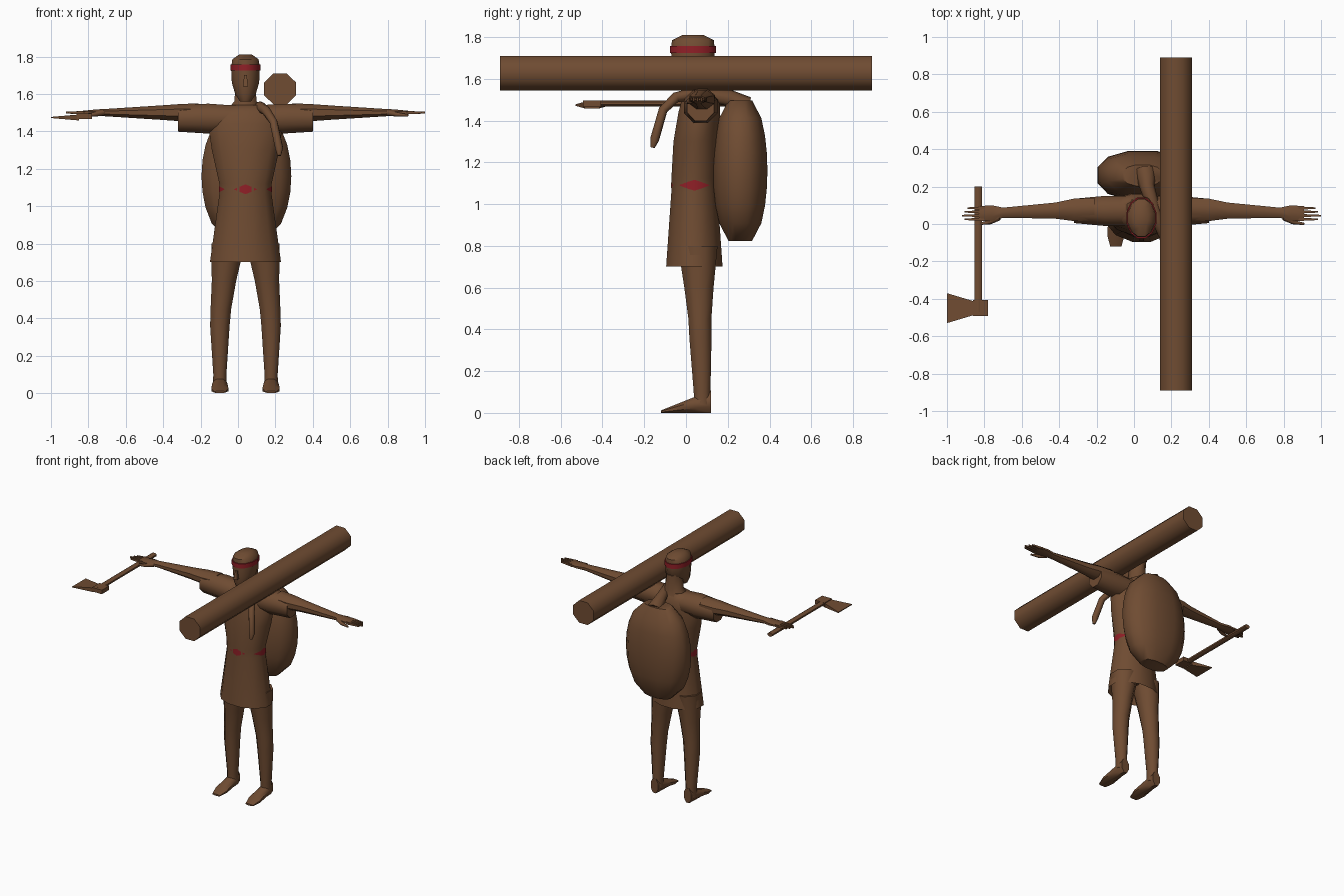
import bpy
import bmesh
from math import sin, cos, pi, radians, copysign
from mathutils import Vector

cube = bpy.data.objects.get("Cube")
if cube:
    bpy.data.objects.remove(cube, do_unlink=True)

MID = .04  # centre line of the figure
WAIST_X, WAIST_Y = .14, .11


def material(name, colour):
    mat = bpy.data.materials.new(name)
    mat.use_nodes = True
    mat.diffuse_color = colour
    mat.node_tree.nodes["Principled BSDF"].inputs["Base Color"].default_value = colour
    return mat


BROWN = material("earth_brown", (.16, .072, .032, 1))
RED = material("cloth_red", (.28, .014, .02, 1))


def finish(bm, name, mat):
    """Turn a bmesh into a smooth object that keeps its sharp edges."""
    bmesh.ops.recalc_face_normals(bm, faces=bm.faces)
    mesh = bpy.data.meshes.new(name)
    bm.to_mesh(mesh)
    bm.free()
    mesh.materials.append(mat)
    mesh.shade_smooth()
    mesh.set_sharp_from_angle(angle=radians(50))
    obj = bpy.data.objects.new(name, mesh)
    bpy.context.collection.objects.link(obj)


def skin(bm, rings):
    """Bridge rings of vertices and close both ends."""
    for low, high in zip(rings, rings[1:]):
        for i in range(len(low)):
            bm.faces.new((low[i - 1], low[i], high[i], high[i - 1]))
    bm.faces.new(rings[0])
    bm.faces.new(rings[-1])


def loft(name, axis, centre, sections, sides=8, mat=BROWN, power=1):
    """Sections are (position along axis, half width u, half width v).

    The centre (u, v) is fixed, or a function of the position.
    A power below one makes the outline boxier.
    """
    place = {"x": lambda a, u, v: (a, u, v),
             "y": lambda a, u, v: (u, a, v),
             "z": lambda a, u, v: (u, v, a)}[axis]
    grow = 1 / cos(pi / sides) ** power

    def bend(c):
        return copysign(grow * abs(c) ** power, c)

    bm = bmesh.new()
    rings = []
    for a, ru, rv in sections:
        cu, cv = centre(a) if callable(centre) else centre
        angles = [(i + .5) * 2 * pi / sides for i in range(sides)]
        rings.append([bm.verts.new(place(a, cu + ru * bend(cos(t)), cv + rv * bend(sin(t))))
                      for t in angles])
    skin(bm, rings)
    finish(bm, name, mat)


def tube(name, points, sides=8):
    """Round tapering tube through (x, y, z, radius) points."""
    bm = bmesh.new()
    spots = [Vector(p[:3]) for p in points]
    rings = []
    for i, (*_, radius) in enumerate(points):
        along = spots[min(i + 1, len(spots) - 1)] - spots[max(i - 1, 0)]
        across = along.cross(Vector((1, .2, 0))).normalized()
        other = along.cross(across).normalized()
        angles = [k * 2 * pi / sides for k in range(sides)]
        rings.append([bm.verts.new(spots[i] + radius * (across * cos(t) + other * sin(t)))
                      for t in angles])
    skin(bm, rings)
    finish(bm, name, BROWN)


# Tunic, with the hem folded inwards
loft("tunic", "z", lambda z: (MID, MID + max(0, z - 1.2) * .1), [
    (.76, .15, .1), (.7, .19, .135), (1.06, WAIST_X, WAIST_Y), (1.12, WAIST_X, WAIST_Y),
    (1.3, .18, .11), (1.44, .2, .1), (1.5, .18, .09), (1.54, .12, .06)], sides=12)


# Red sash patches that follow the waist and narrow to a point
def sash_patch(name, facing, spread):
    bm = bmesh.new()
    rows = []
    for step in (-1, -.4, 0, .4, 1):
        angle = facing + step * spread
        reach = 1.02 / cos(radians((angle + 15) % 30 - 15))
        x = MID + WAIST_X * reach * cos(radians(angle))
        y = MID + WAIST_Y * reach * sin(radians(angle))
        tall = .025 * (1.05 - abs(step))
        rows.append([bm.verts.new((x, y, 1.09 + end * tall)) for end in (-1, 1)])
    for near, far in zip(rows, rows[1:]):
        bm.faces.new((*near, *reversed(far)))
    finish(bm, name, RED)


for i, label in enumerate(("left", "back", "right", "front")):
    sash_patch("sash_" + label, facing=i * 90, spread=25 if i % 2 else 39)

# Neck, head, nose and headband
loft("neck", "z", (MID, .08), [(1.5, .11, .07), (1.56, .06, .06), (1.67, .05, .06)])
loft("head", "z", lambda z: (MID, .033 - max(0, 1.65 - z) * .6), [
    (1.56, .03, .03), (1.6, .055, .07), (1.66, .073, .1), (1.74, .077, .105),
    (1.785, .07, .1), (1.81, .035, .05)], sides=12)
loft("nose", "z", (MID, -.07), [(1.64, .014, .02), (1.7, .007, .01)], sides=4)
loft("headband", "z", (MID, .033), [(z, .08, .11) for z in (1.724, 1.757)], 12, RED)

# Limbs, built once for each side
for side, sign in (("left", 1), ("right", -1)):
    def out(distance):
        return MID + sign * distance

    def limb(part, centre, sections, sides=8):
        loft(side + part, "x", centre, [(out(d), *radii) for d, *radii in sections], sides)

    limb("_sleeve", (.07, 1.468), [(.06, .08, .07), (.2, .08, .08), (.36, .065, .07)])
    limb("_arm", lambda x: (.09 - abs(x - MID) * .04, 1.5), [
        (.25, .06, .05), (.36, .06, .045), (.46, .043, .038), (.74, .027, .02),
        (.8, .042, .017), (.87, .04, .01)])
    for k in range(4):
        tip = .96 - .015 * abs(k - 2)
        limb(f"_finger_{k + 1}", (.085 - k * .02, 1.5),
             [(.84, .009, .01), (tip, .004, .005)], sides=4)
    tube(side + "_thumb", [(out(.76), .035, 1.5, .016), (out(.81), .01, 1.49, .012),
                           (out(.87), 0, 1.485, .006)])

    loft(side + "_leg", "z", lambda z: (out(.137 - max(0, z - .4) * .11), .08 - z * .03), [
        (.04, .037, .04), (.1, .035, .04), (.36, .052, .053), (.45, .055, .055),
        (.6, .065, .07), (.8, .09, .095)])

    # The foot slopes down evenly from heel to toe
    def rise(y):
        return .03 + y * .2

    loft(side + "_foot", "y", lambda y: (out(.137), rise(y)), [
        (y, width, rise(y)) for y, width in ((.12, .03), (.04, .04), (-.06, .046), (-.12, .03))])

# Bundle on the back, with its knotted end over the left shoulder
bundle = []
for i in range(9):
    t = .02 + .12 * i
    swell = sin(pi * t) ** .3
    bundle.append((.81 + .7 * t, .24 * swell, .13 * swell))
loft("bundle", "z", (.045, .26), bundle, sides=12, power=.85)
tube("bundle_tail", [
    (.06, .28, 1.46, .06), (.07, .2, 1.51, .04), (.12, .04, 1.53, .03),
    (.15, -.05, 1.51, .025), (.19, -.11, 1.45, .022), (.22, -.15, 1.31, .022),
    (.22, -.16, 1.27, .01)])

# Log resting on the left shoulder
loft("log", "y", (.225, 1.627), [(y, .085, .083) for y in (-.89, .89)])

# Hoe held in the right hand
loft("hoe_handle", "y", (-.833, 1.482), [(y, .02, .014) for y in (.2, -.47)])
loft("hoe_socket", "x", (-.45, 1.48), [(x, .043, .015) for x in (-.78, -.86)], sides=4)
loft("hoe_blade", "x", (-.45, 1.474), [(-.85, .035, .016), (-1, .08, .003)], sides=4)
